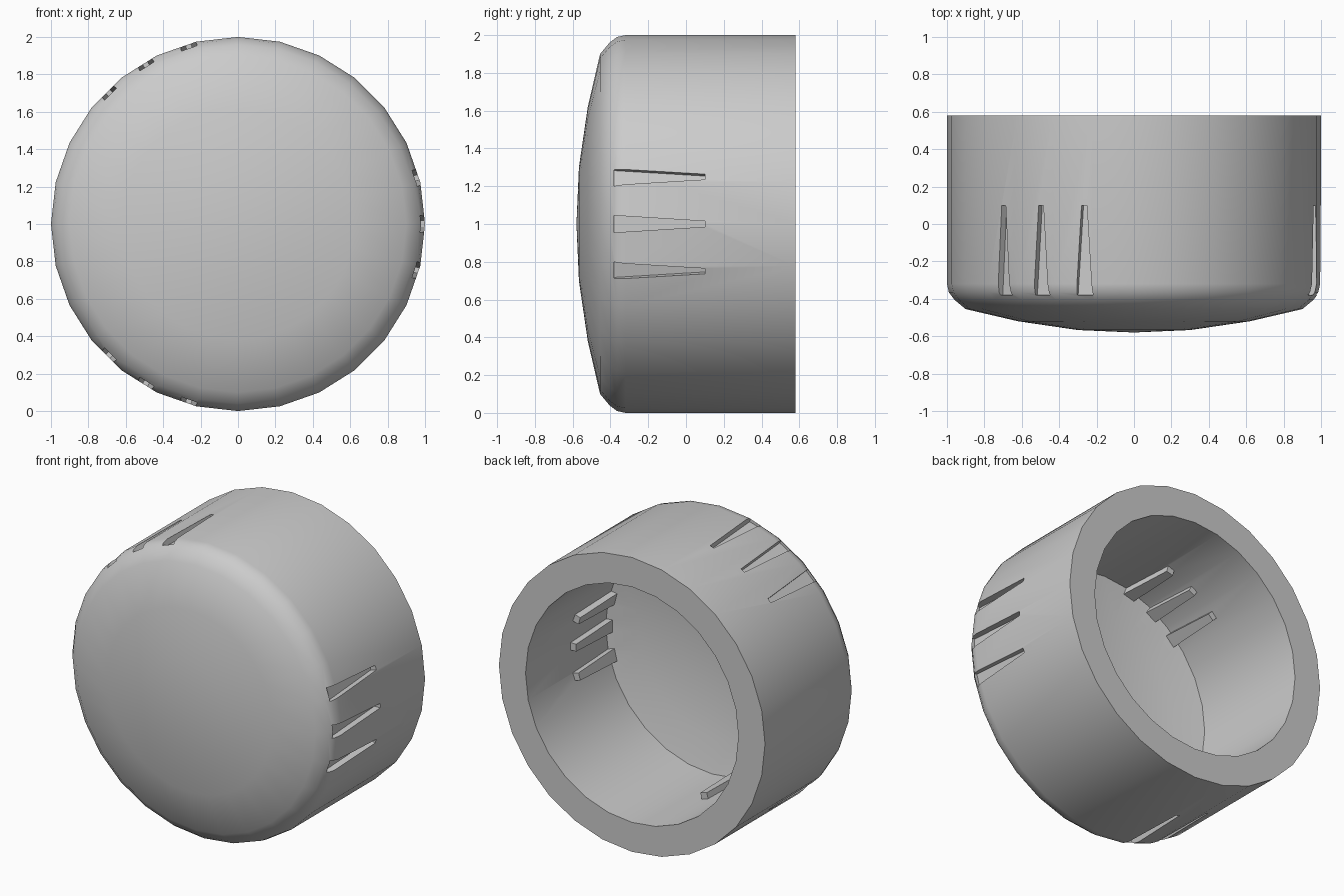
import bpy, bmesh
from math import pi, cos, sin, radians

if "Cube" in bpy.data.objects:
    bpy.data.objects.remove(bpy.data.objects["Cube"])

SIDES = 28


def finish(bm, name):
    bmesh.ops.recalc_face_normals(bm, faces=bm.faces)
    me = bpy.data.meshes.new(name)
    bm.to_mesh(me)
    bm.free()
    ob = bpy.data.objects.new(name, me)
    bpy.context.collection.objects.link(ob)
    return ob


def lathe(name, profile):
    """Spin (radius, y) points around the y axis through z = 1."""
    bm = bmesh.new()
    vs = [bm.verts.new((r, y, 1)) for r, y in profile]
    es = [bm.edges.new(p) for p in zip(vs, vs[1:])]
    bmesh.ops.spin(bm, geom=vs + es, cent=(0, 0, 1), axis=(0, 1, 0),
                   angle=2 * pi, steps=SIDES)
    bmesh.ops.remove_doubles(bm, verts=bm.verts, dist=0.001)
    return finish(bm, name)


def wedges(name, r0, r1, y0, y1, w0, w1):
    """Three groups of three tapered bars, 120 degrees apart."""
    bm = bmesh.new()
    for group in (0, 120, 240):
        for step in (-14.5, 0, 14.5):
            a = radians(group + step)
            res = bmesh.ops.create_cube(bm, size=1)
            for v in res["verts"]:
                near = v.co.y < 0
                r = r1 if v.co.x > 0 else r0
                t = v.co.z * (w0 if near else w1)
                v.co = (r * cos(a) - t * sin(a), y0 if near else y1,
                        1 + r * sin(a) + t * cos(a))
    return finish(bm, name)


def boolean(target, tool, op):
    mod = target.modifiers.new(op.lower(), 'BOOLEAN')
    mod.object, mod.operation, mod.solver = tool, op, 'EXACT'
    bpy.context.view_layer.objects.active = target
    bpy.ops.object.modifier_apply(modifier=mod.name)
    bpy.data.objects.remove(tool)


# Hollow cap: domed front, rounded edge, straight wall, open back
cap = lathe("cap", [
    (0, -0.58), (0.3, -0.567), (0.62, -0.52), (0.9, -0.455), (0.96, -0.405),
    (0.99, -0.365), (1, -0.32), (1, 0.58), (0.8, 0.58), (0.8, -0.28),
    (0.58, -0.33), (0.28, -0.37), (0, -0.38)])

# Shallow grip grooves outside, matching ridges inside
boolean(cap, wedges("groove_cutter", 0.955, 1.08, -0.38, 0.1, 0.09, 0.03), 'DIFFERENCE')
boolean(cap, wedges("inner_ridges", 0.755, 0.85, -0.36, 0.1, 0.09, 0.05), 'UNION')

# Smooth shading with sharp rim and groove edges
bpy.ops.object.select_all(action='DESELECT')
cap.select_set(True)
bpy.context.view_layer.objects.active = cap
bpy.ops.object.shade_smooth_by_angle(angle=radians(40))
